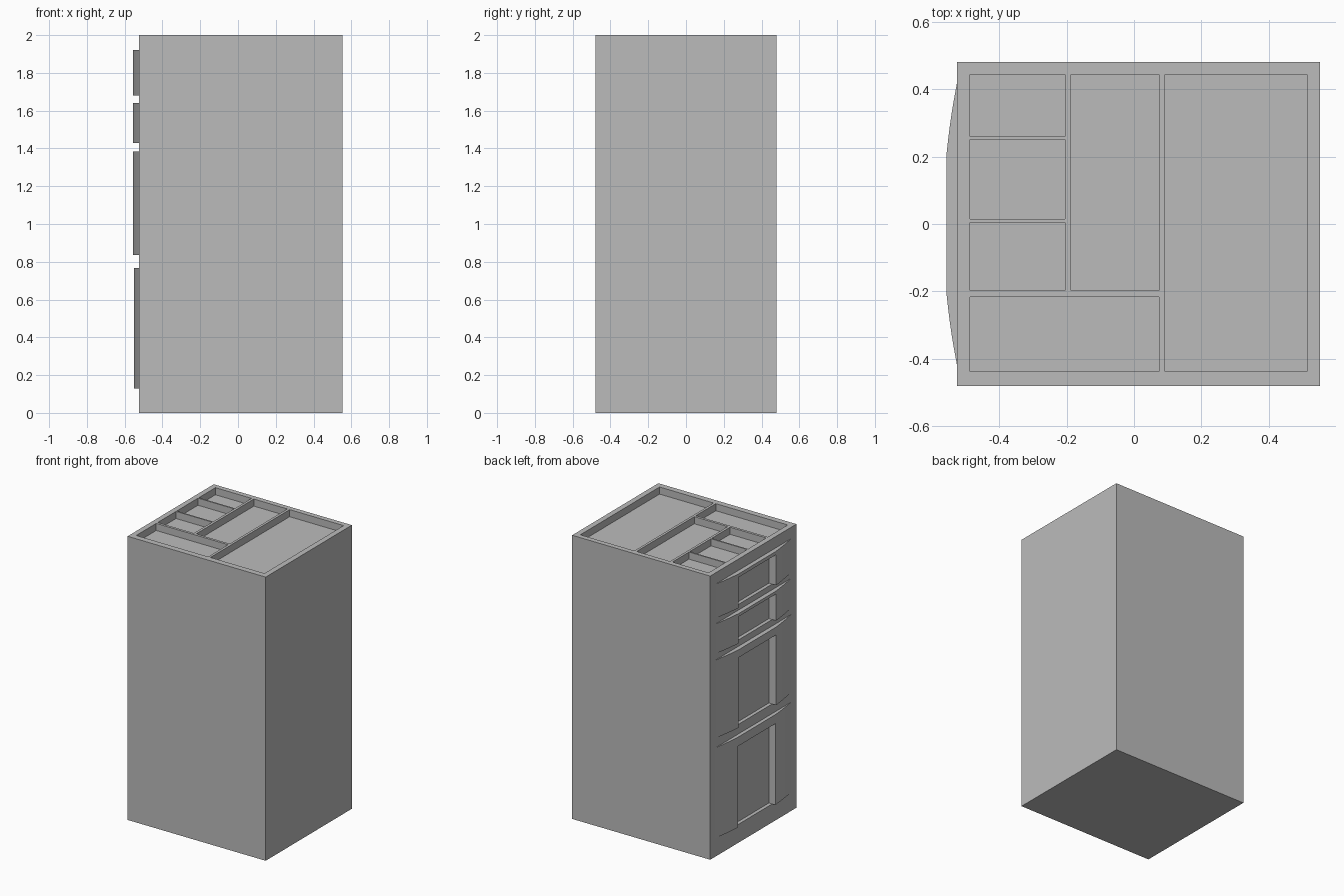
import bpy, bmesh

cube = bpy.data.objects.get("Cube")
if cube:
    bpy.data.objects.remove(cube, do_unlink=True)

grey = bpy.data.materials.new("plain_grey")
grey.use_nodes = True
grey.diffuse_color = (0.5, 0.5, 0.5, 1)
bsdf = next(n for n in grey.node_tree.nodes if n.type == 'BSDF_PRINCIPLED')
bsdf.inputs["Base Color"].default_value = (0.5, 0.5, 0.5, 1)


def add_prism(bm, outline, z0, z1):
    """Extrude a flat xy outline from z0 up to z1."""
    face = bm.faces.new([bm.verts.new((x, y, z0)) for x, y in outline])
    top = bmesh.ops.extrude_face_region(bm, geom=[face])["geom"]
    verts = [v for v in top if isinstance(v, bmesh.types.BMVert)]
    bmesh.ops.translate(bm, vec=(0, 0, z1 - z0), verts=verts)


def rect(x0, x1, y0, y1):
    return [(x0, y0), (x1, y0), (x1, y1), (x0, y1)]


def make_object(name, prisms):
    bm = bmesh.new()
    for outline, z0, z1 in prisms:
        add_prism(bm, outline, z0, z1)
    bmesh.ops.recalc_face_normals(bm, faces=bm.faces)
    mesh = bpy.data.meshes.new(name)
    bm.to_mesh(mesh)
    bm.free()
    mesh.materials.append(grey)
    obj = bpy.data.objects.new(name, mesh)
    bpy.context.collection.objects.link(obj)
    return obj


def cut(obj, prisms):
    """Subtract the prisms from the object and discard the cutter."""
    cutter = make_object(obj.name + "_cutter", prisms)
    cutter.hide_render = True
    mod = obj.modifiers.new("cut", 'BOOLEAN')
    mod.operation = 'DIFFERENCE'
    mod.solver = 'EXACT'
    mod.object = cutter
    bpy.context.view_layer.objects.active = obj
    bpy.ops.object.modifier_apply(modifier=mod.name)
    bpy.data.objects.remove(cutter, do_unlink=True)


SIDE = -0.525        # cabinet face that carries the drawer fronts
NOTCH_X = -0.50      # back of the hand recesses
NOTCH_Y = 0.21
TRAY_FLOOR = 1.95

# Drawer fronts: name, bottom, top, bulge
drawers = [("top_drawer_front", 1.68, 1.92, 0.031),
           ("second_drawer_front", 1.43, 1.64, 0.031),
           ("third_drawer_front", 0.835, 1.385, 0.031),
           ("bottom_drawer_front", 0.13, 0.767, 0.026)]

# Tray compartments sunk into the top
trays = [rect(-0.487, -0.205, 0.26, 0.444),
         rect(-0.487, -0.205, 0.015, 0.25),
         rect(-0.487, -0.205, -0.198, 0.005),
         rect(-0.187, 0.074, -0.198, 0.444),
         rect(-0.487, 0.074, -0.438, -0.216),
         rect(0.092, 0.513, -0.438, 0.444)]

# Cabinet body with trays and hand recesses cut out
body = make_object("cabinet_body", [(rect(SIDE, 0.552, -0.48, 0.48), 0, 2)])
recesses = [(rect(-0.6, NOTCH_X, -NOTCH_Y, NOTCH_Y), z0, z1 - 0.1 * (z1 - z0))
            for _, z0, z1, _ in drawers]
cut(body, [(t, TRAY_FLOOR, 2.1) for t in trays] + recesses)

# Bowed drawer fronts, open below a thin upper lip
arc = [(0.42, 0), (0.38, 0.24), (0.335, 0.49), (0.29, 0.7), (0.25, 0.86), (0.21, 1)]
for name, z0, z1, bulge in drawers:
    half = [(SIDE - bulge * f, y) for y, f in arc]
    outline = [(SIDE + 0.01, 0.42)] + half
    outline += [(x, -y) for x, y in reversed(outline)]
    front = make_object(name, [(outline, z0, z1)])
    cut(front, [(rect(-0.6, NOTCH_X, -NOTCH_Y, NOTCH_Y), z0 - 0.05,
                 z1 - 0.1 * (z1 - z0))])
